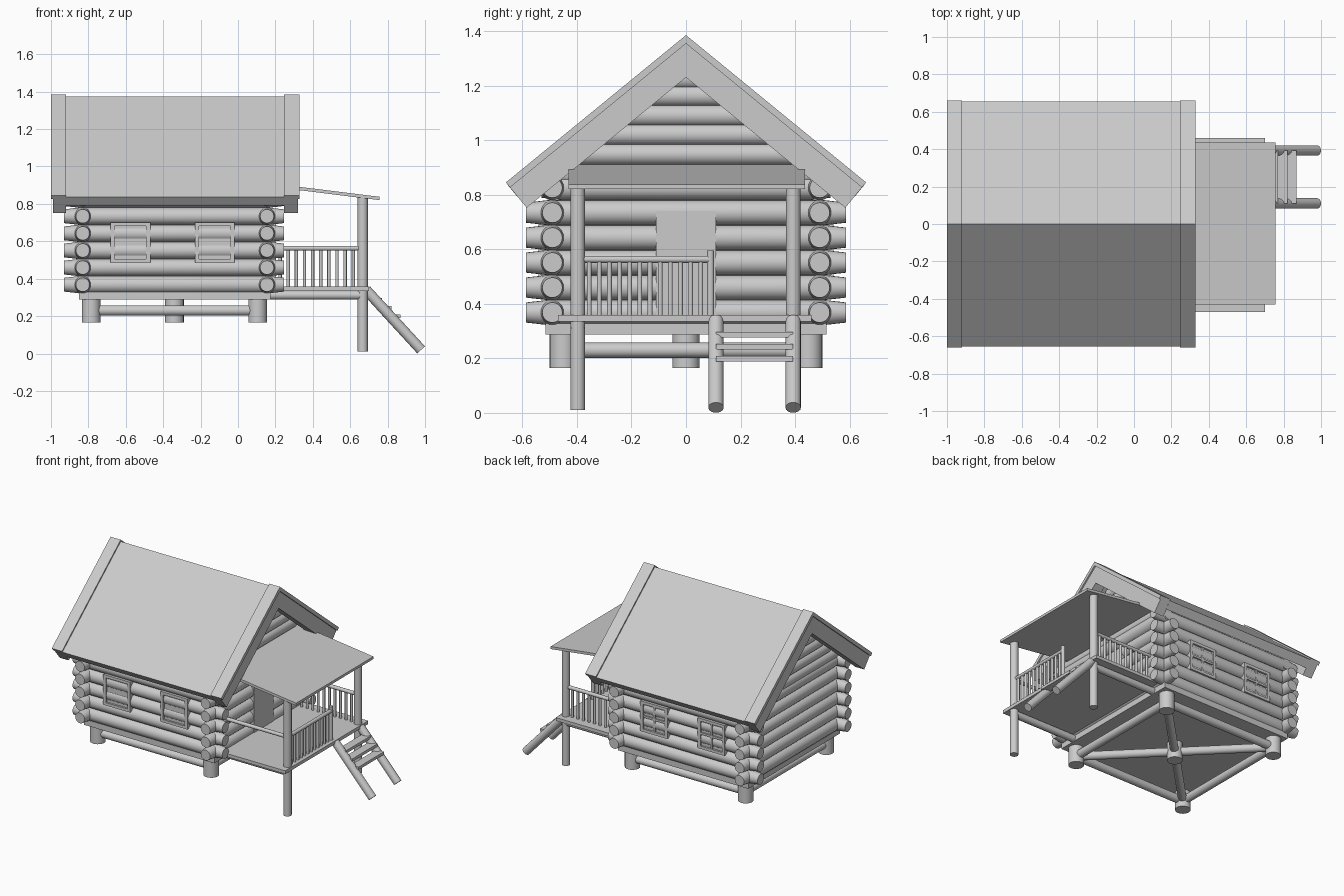
import bpy, bmesh, math
from mathutils import Vector

if "Cube" in bpy.data.objects:
    bpy.data.objects.remove(bpy.data.objects["Cube"])


def finish(name, bm):
    bmesh.ops.recalc_face_normals(bm, faces=bm.faces)
    me = bpy.data.meshes.new(name)
    bm.to_mesh(me)
    bm.free()
    ob = bpy.data.objects.new(name, me)
    bpy.context.collection.objects.link(ob)
    return ob


def box(name, x, y, z):
    bm = bmesh.new()
    bmesh.ops.create_cube(bm, size=1)
    for v in bm.verts:
        v.co = [(a[0] + a[1]) / 2 + c * (a[1] - a[0]) for a, c in zip((x, y, z), v.co)]
    return finish(name, bm)


def log(name, p, q, r, cap=1.0, taper=0.08, n=20):
    """Round log from p to q, optionally narrowing to cap * r at both ends."""
    p, q = Vector(p), Vector(q)
    d = (q - p).normalized()
    rot = d.to_track_quat('Z', 'Y')
    length = (q - p).length
    stations = [(0, r * cap), (length, r * cap)]
    if cap < 1:
        stations[1:1] = [(taper, r), (length - taper, r)]
    bm = bmesh.new()
    rings = [[bm.verts.new(p + rot @ Vector((s * math.cos(2 * math.pi * i / n),
                                             s * math.sin(2 * math.pi * i / n), t)))
              for i in range(n)] for t, s in stations]
    for a, b in zip(rings, rings[1:]):
        for i in range(n):
            bm.faces.new((a[i], a[(i + 1) % n], b[(i + 1) % n], b[i]))
    bm.faces.new(rings[0])
    bm.faces.new(rings[-1])
    return finish(name, bm)


SLOPE = 0.818
ANG = math.atan(SLOPE)


def gable(name, x0, x1, apex, half, t):
    """Inverted-V slab running along x."""
    s, c = t * math.sin(ANG), t * math.cos(ANG)
    eave = apex - SLOPE * half
    prof = [(0, apex), (half, eave), (half - s, eave - c), (0, apex - t / math.cos(ANG)),
            (s - half, eave - c), (-half, eave)]
    bm = bmesh.new()
    a, b = [[bm.verts.new((x, y, z)) for y, z in prof] for x in (x0, x1)]
    n = len(prof)
    for i in range(n):
        bm.faces.new((a[i], a[(i + 1) % n], b[(i + 1) % n], b[i]))
    for ring in (a, b):
        bm.faces.new((ring[0], ring[1], ring[2], ring[3]))
        bm.faces.new((ring[0], ring[3], ring[4], ring[5]))
    return finish(name, bm)


# Main roof with trim at both ends
gable("roof_panel", -0.93, 0.25, 1.373, 0.655, 0.06)
for x0, x1, inset in ((-1.0, -0.92, 0.01), (0.245, 0.33, -0.01)):
    gable("roof_trim", x0, x1, 1.385, 0.66, 0.024)
    lo, hi = (x0 + inset, x1) if inset > 0 else (x0, x1 + inset)
    gable("barge_board", lo, hi, 1.354, 0.645, 0.096)

# Interlocking log walls
for k in range(6):
    z = 0.368 + 0.0915 * k
    for y in (-0.49, 0.49):
        log("long_wall_log", (-0.93, y, z), (0.245, y, z), 0.046, 0.8)
    half = 0.587 if k < 5 else 0.53
    for x in (-0.83, 0.155):
        log("end_wall_log", (x, -half, z), (x, half, z), 0.046, 0.8)

# Gable logs, shortening towards the ridge
for z in (0.875, 0.948, 1.02, 1.09, 1.163, 1.225):
    half = (1.275 - z) / SLOPE - 0.01
    for x in (-0.83, 0.155):
        log("gable_log", (x, -half, z), (x, half, z), 0.04)

# Windows: plain panes in front, divided panes at the back
for xc in (-0.575, -0.125):
    for s in (-1, 1):
        def span(a, b):
            return sorted((s * a, s * b))
        box("window_pane", (xc - 0.1, xc + 0.1), span(0.48, 0.527), (0.49, 0.695))
        for e in (-1, 1):
            xe, ze = xc + e * 0.095, 0.593 + e * 0.098
            box("window_frame_side", (xe - 0.011, xe + 0.011), span(0.48, 0.54), (0.485, 0.70))
            box("window_frame_rail", (xc - 0.105, xc + 0.105), span(0.48, 0.54), (ze - 0.01, ze + 0.01))
        if s > 0:
            box("window_bar_upright", (xc - 0.007, xc + 0.007), span(0.5, 0.537), (0.49, 0.695))
            box("window_bar_cross", (xc - 0.1, xc + 0.1), span(0.5, 0.537), (0.586, 0.60))

# Door
box("door", (0.15, 0.203), (-0.11, 0.11), (0.355, 0.74))

# Floor and foundation
box("floor", (-0.85, 0.175), (-0.515, 0.515), (0.288, 0.335))
corners = [(-0.785, -0.45), (0.105, -0.45), (0.105, 0.45), (-0.785, 0.45)]
for x, y in corners + [(-0.34, 0)]:
    log("foundation_post", (x, y, 0.165), (x, y, 0.295), 0.05, n=24)
for i, (x, y) in enumerate(corners):
    x2, y2 = corners[(i + 1) % 4]
    log("foundation_beam", (x, y, 0.23), (x2, y2, 0.23), 0.028)
    log("foundation_brace", (x, y, 0.23), (-0.34, 0, 0.23), 0.028)

# Porch deck, joists and posts
box("porch_deck", (0.17, 0.70), (-0.47, 0.46), (0.335, 0.358))
for y in (-0.397, 0.393):
    log("porch_joist", (0.12, y, 0.312), (0.68, y, 0.312), 0.024)
    log("porch_post", (0.667, y, 0.01), (0.667, y, 0.835), 0.027)

# Porch roof, a thin sloped sheet
roof = box("porch_roof", (0.17, 0.757), (-0.43, 0.437), (0, 0.018))
for v in roof.data.vertices:
    v.co.z += 0.82 + (0.757 - v.co.x) * 0.124

# Porch railing
for y in (-0.397, 0.393):
    log("side_rail", (0.18, y, 0.563), (0.667, y, 0.563), 0.013, n=12)
log("front_rail", (0.667, -0.397, 0.563), (0.667, 0.09, 0.563), 0.013, n=12)
log("rail_end_post", (0.667, 0.09, 0.35), (0.667, 0.09, 0.595), 0.013, n=12)
for i in range(12):
    y = -0.355 + 0.0372 * i
    log("front_baluster", (0.667, y, 0.35), (0.667, y, 0.56), 0.009, n=10)
for i in range(10):
    x = 0.225 + 0.0435 * i
    log("side_baluster", (x, 0.393, 0.35), (x, 0.393, 0.56), 0.009, n=10)

# Stairs
for y in (0.11, 0.393):
    log("stair_stringer", (0.685, y, 0.34), (0.979, y, 0.0195), 0.028)
for i in range(3):
    x, z = 0.71 + 0.05 * i, 0.277 - 0.044 * i
    box("stair_tread", (x, x + 0.06), (0.11, 0.393), (z, z + 0.02))

# Smooth round parts, keeping edges sharp
bpy.ops.object.select_all(action='SELECT')
bpy.context.view_layer.objects.active = roof
bpy.ops.object.shade_smooth_by_angle(angle=math.radians(40))
